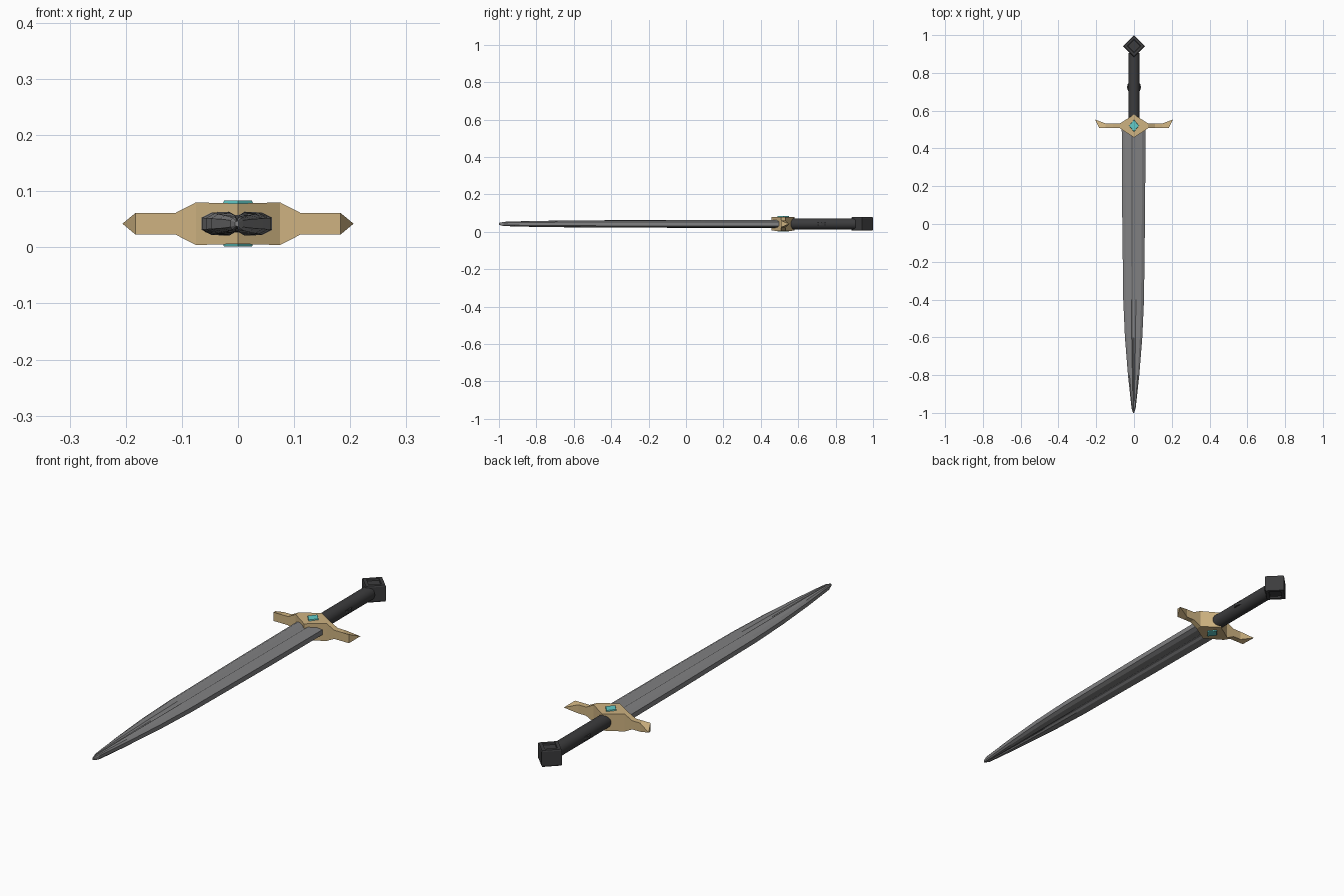
import bpy, bmesh
from math import pi

if "Cube" in bpy.data.objects:
    bpy.data.objects.remove(bpy.data.objects["Cube"])

ZC = 0.042  # height of the sword's centre line


def material(name, rgb):
    m = bpy.data.materials.new(name)
    m.diffuse_color = (*rgb, 1)
    m.use_nodes = True
    m.node_tree.nodes["Principled BSDF"].inputs["Base Color"].default_value = m.diffuse_color
    return m


DARK = material("dark_grip", (0.045, 0.045, 0.047))
STEEL = material("steel", (0.22, 0.22, 0.225))
GOLD = material("pale_gold", (0.62, 0.45, 0.22))
TEAL = material("teal", (0.12, 0.6, 0.58))


def finish(bm, name, mat):
    bmesh.ops.remove_doubles(bm, verts=bm.verts, dist=1e-5)
    bmesh.ops.recalc_face_normals(bm, faces=bm.faces)
    me = bpy.data.meshes.new(name)
    bm.to_mesh(me)
    bm.free()
    ob = bpy.data.objects.new(name, me)
    bpy.context.collection.objects.link(ob)
    me.materials.append(mat)
    return ob


def loft(bm, rings):
    """Skin between equal-length rings of points, capping both ends."""
    vs = [[bm.verts.new(p) for p in r] for r in rings]
    n = len(vs[0])
    for a, b in zip(vs, vs[1:]):
        for i in range(n):
            j = (i + 1) % n
            bm.faces.new((a[i], a[j], b[j], b[i]))
    bm.faces.new(vs[0])
    bm.faces.new(vs[-1])


def diamond(rx, ry, y, z):
    return [(rx, y, z), (0, y + ry, z), (-rx, y, z), (0, y - ry, z)]


# Blade: fullered section scaled along the length
quarter = [(1, 0.011), (0.72, 0.020), (0.22, 0.0215), (0.06, 0.0155)]
section = quarter + [(-x, z) for x, z in quarter[::-1]]
section += [(-x, -z) for x, z in quarter] + [(x, -z) for x, z in quarter[::-1]]
stations = [(0.52, 0.063, 1), (0.1, 0.061, 0.98), (-0.4, 0.055, 0.92), (-0.6, 0.046, 0.86),
            (-0.8, 0.030, 0.75), (-0.92, 0.017, 0.62), (-0.975, 0.011, 0.52), (-1.0, 0.003, 0.25)]
bm = bmesh.new()
loft(bm, [[(x * w - 0.002, y, ZC + z * t) for x, z in section] for y, w, t in stations])
finish(bm, "blade", STEEL)

# Crossguard: half profile lofted outwards, ending in a swept point
bm = bmesh.new()
for s in (1, -1):
    half = [(0, 0.458, 0.58, 0.036, 0.036), (0.075, 0.507, 0.532, 0.038, 0.038),
            (0.112, 0.507, 0.532, 0.019, 0.019), (0.15, 0.507, 0.532, 0.019, 0.019)]
    rings = [[bm.verts.new((s * x, y, ZC + z)) for y, z in ((a, h), (b, k), (b, -k), (a, -h))]
             for x, a, b, h, k in half]
    for p, q in zip(rings, rings[1:]):
        for i in range(4):
            j = (i + 1) % 4
            bm.faces.new((p[i], p[j], q[j], q[i]))
    top_in, top_out, low_out, low_in = rings[-1]
    tip = bm.verts.new((s * 0.206, 0.553, ZC))
    u = bm.verts.new((s * 0.183, 0.507, ZC + 0.019))
    d = bm.verts.new((s * 0.183, 0.507, ZC - 0.019))
    for f in ((top_in, u, tip, top_out), (low_in, low_out, tip, d),
              (top_in, low_in, d, u), (u, d, tip), (top_out, tip, low_out)):
        bm.faces.new(f)
finish(bm, "crossguard", GOLD)

# Diamond gem set on each face of the guard
for name, s in (("gem_top", 1), ("gem_bottom", -1)):
    bm = bmesh.new()
    loft(bm, [diamond(0.029, 0.034, 0.52, ZC + s * 0.03), diamond(0.025, 0.030, 0.52, ZC + s * 0.041)])
    finish(bm, name, TEAL)

# Grip
bpy.ops.mesh.primitive_cylinder_add(vertices=32, radius=0.030, depth=0.36,
                                    location=(0, 0.725, ZC), rotation=(pi / 2, 0, 0))
grip = bpy.context.object
grip.name = "grip"
grip.data.materials.append(DARK)
bpy.ops.object.shade_smooth_by_angle()

# Small disc stud crossing the grip
bpy.ops.mesh.primitive_cylinder_add(vertices=16, radius=0.037, depth=0.014, location=(0, 0.725, ZC))
stud = bpy.context.object
stud.name = "grip_stud"
stud.data.materials.append(DARK)

# Pommel: chamfered diamond block with a sunken diamond on both faces
levels = [(0.034, -0.029), (0.036, -0.036), (0.055, -0.036), (0.058, -0.030)]
levels += [(r, -z) for r, z in levels[::-1]]
bm = bmesh.new()
loft(bm, [diamond(r, r, 0.942, ZC + z) for r, z in levels])
finish(bm, "pommel", DARK)
